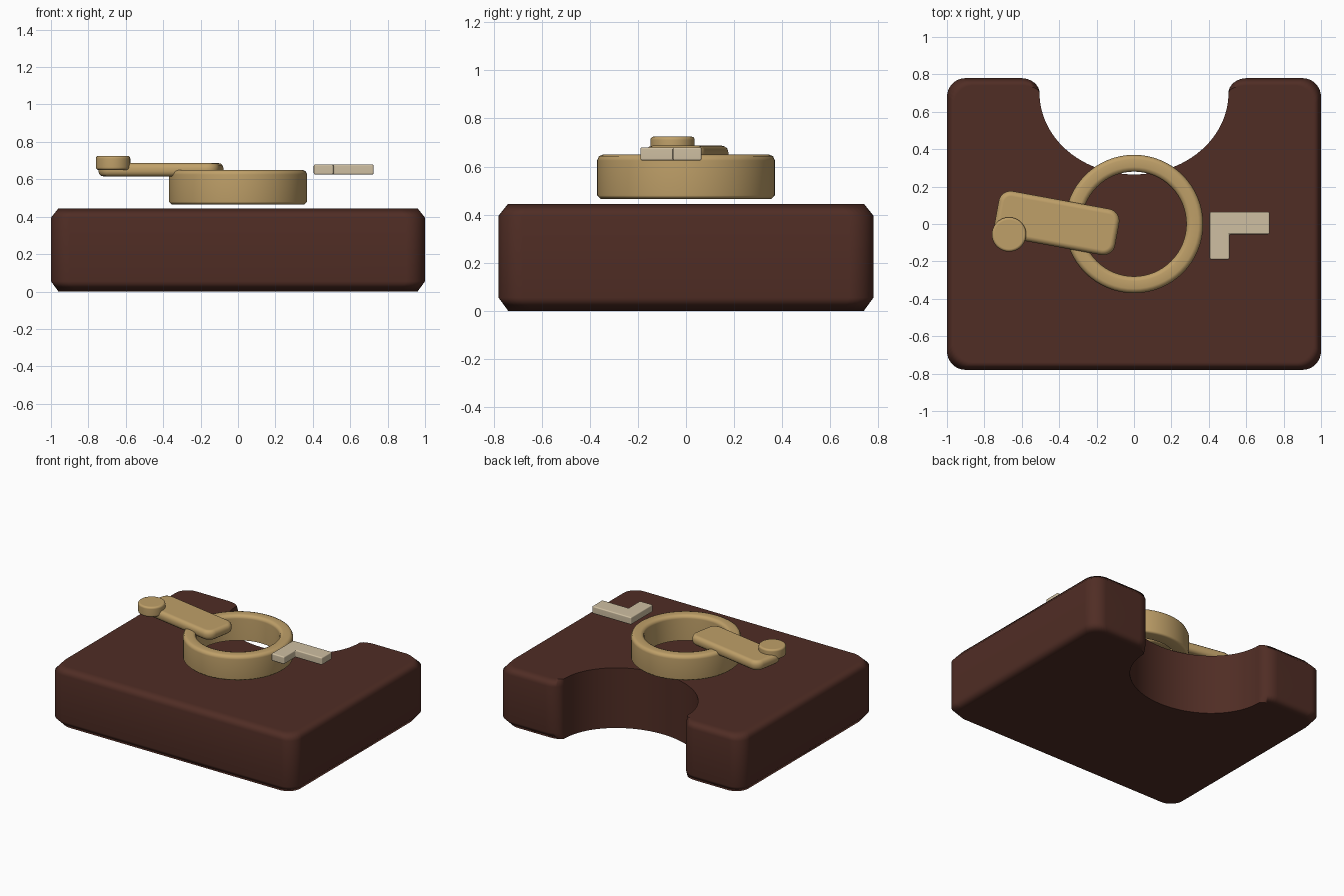
import bpy, bmesh, math
from mathutils import Matrix, Vector

cube = bpy.data.objects.get("Cube")
if cube:
    bpy.data.objects.remove(cube)


def material(name, rgb):
    m = bpy.data.materials.new(name)
    m.use_nodes = True
    m.diffuse_color = (*rgb, 1)
    bsdf = m.node_tree.nodes["Principled BSDF"]
    bsdf.inputs["Base Color"].default_value = (*rgb, 1)
    bsdf.inputs["Roughness"].default_value = 0.6
    return m


BROWN = material("dark brown", (0.08, 0.026, 0.018))
BRASS = material("brass tan", (0.52, 0.35, 0.14))
IVORY = material("pale ivory", (0.62, 0.52, 0.36))


def arc(cx, cy, rx, ry, a0, a1, n):
    """Points on an elliptical arc, angles in degrees."""
    angles = [math.radians(a0 + (a1 - a0) * i / n) for i in range(n + 1)]
    return [(cx + rx * math.cos(a), cy + ry * math.sin(a)) for a in angles]


def loft(name, layers, mat, caps=True, bevel=0, smooth=60):
    """Skin stacked outlines given as (points, z); without caps the stack closes on itself."""
    bm = bmesh.new()
    rings = [[bm.verts.new((x, y, z)) for x, y in pts] for pts, z in layers]
    pairs = list(zip(rings, rings[1:]))
    if caps:
        bm.faces.new(rings[0])
        bm.faces.new(rings[-1])
    else:
        pairs.append((rings[-1], rings[0]))
    for low, high in pairs:
        n = len(low)
        for i in range(n):
            j = (i + 1) % n
            bm.faces.new((low[i], low[j], high[j], high[i]))
    bmesh.ops.recalc_face_normals(bm, faces=bm.faces)
    mesh = bpy.data.meshes.new(name)
    bm.to_mesh(mesh)
    bm.free()
    mesh.materials.append(mat)
    ob = bpy.data.objects.new(name, mesh)
    bpy.context.collection.objects.link(ob)
    bpy.ops.object.select_all(action="DESELECT")
    ob.select_set(True)
    bpy.context.view_layer.objects.active = ob
    bpy.ops.object.shade_smooth_by_angle(angle=math.radians(smooth))
    if bevel:
        b = ob.modifiers.new("Soft edges", "BEVEL")
        b.width, b.segments = bevel, 3
        b.limit_method, b.angle_limit = "ANGLE", math.radians(40)
    w = ob.modifiers.new("Clean shading", "WEIGHTED_NORMAL")
    w.keep_sharp = not bevel
    return ob


def base_outline(d):
    """Block with rounded corners and a scooped back; d shrinks the outer sides only."""
    x, y, r = 1 - d, 0.78 - d, 0.1
    half = arc(0, 0.7, 0.505, 0.435, -90, 0, 24)            # scoop
    half += arc(0.605, 0.7, 0.1, y - 0.7, 180, 90, 8)       # horn inner corner
    half += arc(x - r, y - r, r, r, 90, 0, 8)               # back corner
    half += arc(x - r, r - y, r, r, 0, -90, 8)              # front corner
    mirrored = [(-px, py) for px, py in reversed(half[1:])]
    return half + mirrored


# Base block with chamfered rims
loft("base_block", [(base_outline(d), z) for d, z in
                    ((0.04, 0), (0, 0.055), (0, 0.395), (0.04, 0.445))], BROWN)


# Hollow ring floating just over the base
def circle(r, n=64):
    return arc(0, 0, r, r, 0, 360 - 360 / n, n - 1)


ring_profile = [(0.28, 0.465), (0.355, 0.465), (0.37, 0.48), (0.37, 0.625),
                (0.362, 0.643), (0.345, 0.65), (0.305, 0.65), (0.287, 0.643), (0.28, 0.625)]
loft("ring", [(circle(r), z) for r, z in ring_profile], BRASS, caps=False, smooth=50)

# Lever arm, a rounded bar turned slightly
length, width, r = 0.655, 0.25, 0.065
bar = []
for sx, sy, a in ((1, 1, 0), (-1, 1, 90), (-1, -1, 180), (1, -1, 270)):
    bar += arc(sx * (length / 2 - r), sy * (width / 2 - r), r, r, a, a + 90, 8)
arm = loft("lever_arm", [(bar, 0.615), (bar, 0.687)], BRASS, bevel=0.028)
arm.data.transform(Matrix.Translation(Vector((-0.412, 0.005, 0)))
                   @ Matrix.Rotation(math.radians(-10.4), 4, "Z"))

# Round knob at the end of the lever
knob = loft("lever_knob", [(circle(0.092, 40), 0.65), (circle(0.092, 40), 0.725)],
            BRASS, bevel=0.014)
knob.data.transform(Matrix.Translation(Vector((-0.668, -0.056, 0))))

# Floating angled tab, two overlapping bars in one outline
tab = [(0.405, -0.19), (0.51, -0.19), (0.51, -0.055),
       (0.725, -0.055), (0.725, 0.065), (0.405, 0.065)]
loft("angled_tab", [(tab, 0.625), (tab, 0.68)], IVORY, bevel=0.008)
